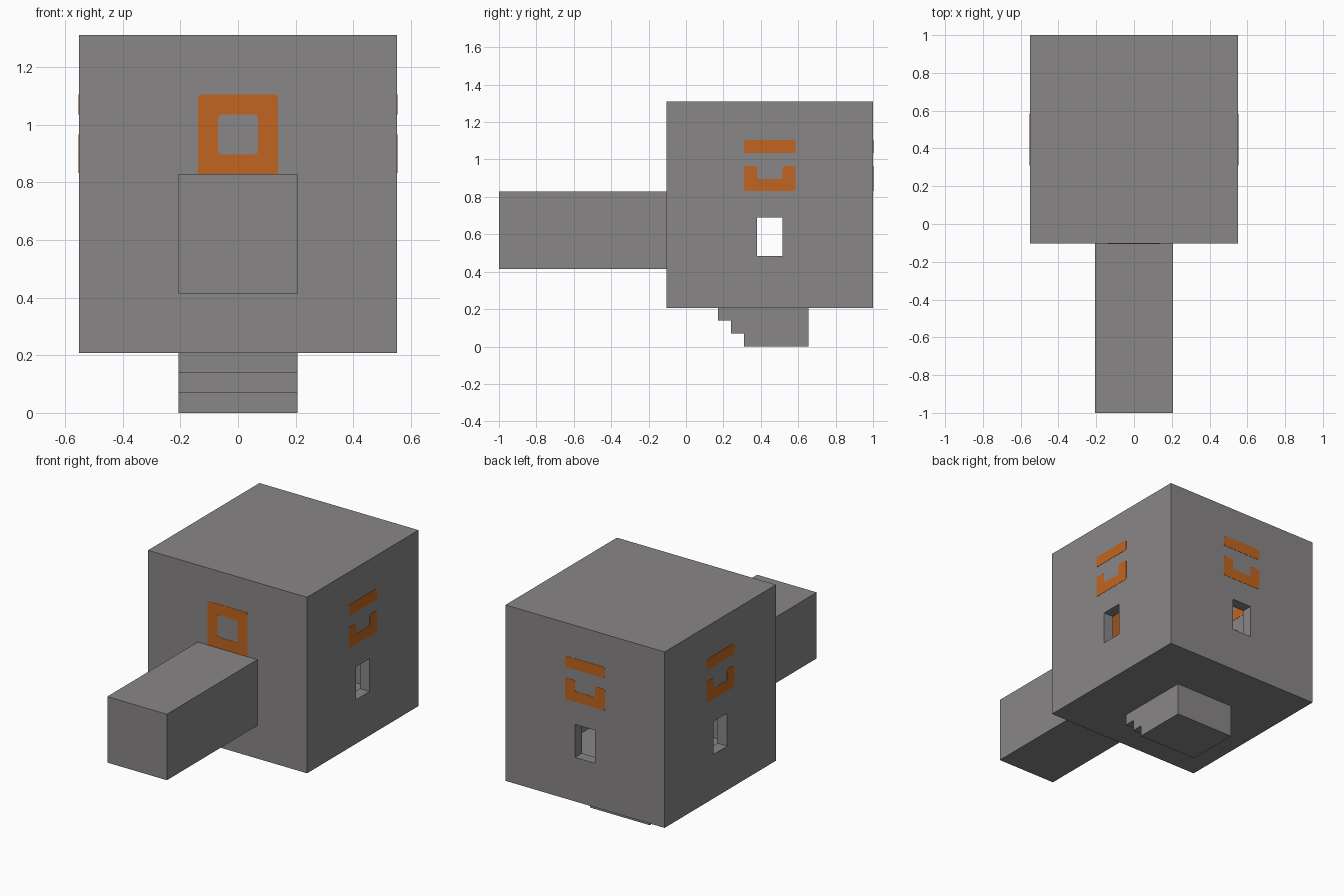
import bpy, bmesh, math
from mathutils import Matrix, Vector

if "Cube" in bpy.data.objects:
    bpy.data.objects.remove(bpy.data.objects["Cube"], do_unlink=True)

U = 2 / 29            # one building unit
CY = 1 - 8 * U        # y of the room centre


def material(name, rgb):
    m = bpy.data.materials.new(name)
    m.use_nodes = True
    m.diffuse_color = (*rgb, 1)
    m.node_tree.nodes["Principled BSDF"].inputs["Base Color"].default_value = (*rgb, 1)
    return m


STONE = material("stone grey", (0.25, 0.24, 0.24))
ORANGE = material("burnt orange", (0.53, 0.13, 0.014))


def prism(name, half_width, profile):
    """Extrude a (y, z) profile, in units around the room centre, along x."""
    bm = bmesh.new()
    verts = [bm.verts.new((-half_width * U, CY + y * U, z * U)) for y, z in profile]
    face = bm.faces.new(verts)
    ext = bmesh.ops.extrude_face_region(bm, geom=[face])["geom"]
    moved = [v for v in ext if isinstance(v, bmesh.types.BMVert)]
    bmesh.ops.translate(bm, verts=moved, vec=(2 * half_width * U, 0, 0))
    bmesh.ops.recalc_face_normals(bm, faces=bm.faces)
    mesh = bpy.data.meshes.new(name)
    bm.to_mesh(mesh)
    bm.free()
    mesh.materials.append(STONE)
    obj = bpy.data.objects.new(name, mesh)
    bpy.context.collection.objects.link(obj)
    return obj


def block(name, half_width, y0, y1, z0, z1):
    return prism(name, half_width, [(y0, z0), (y1, z0), (y1, z1), (y0, z1)])


def cut(target, *cutters):
    for c in cutters:
        mod = target.modifiers.new("cut", "BOOLEAN")
        mod.operation, mod.solver, mod.object = "DIFFERENCE", "EXACT", c
        bpy.context.view_layer.objects.active = target
        bpy.ops.object.modifier_apply(modifier=mod.name)


# Main solids
room = block("room", 8, -8, 8, 3, 19)
tunnel = block("tunnel", 3, -21, -8, 6, 12)
stairs = prism("stair_block", 3, [(-4, 3), (3, 3), (3, 0), (-2, 0),
                                  (-2, 1), (-3, 1), (-3, 2), (-4, 2)])

# Hollow interior, windows, passage and stairwell
cavity = block("room_cavity", 7, -7, 7, 4, 18)
side_windows = block("side_window_cutter", 10, -1, 1, 7, 10)
back_window = block("back_window_cutter", 1, 0, 10, 7, 10)
passage = block("passage_cutter", 2, -20, 0, 7, 11)
stairwell = prism("stairwell_cutter", 2, [(-3, 5), (2, 5), (2, 1), (-1, 1),
                                          (-1, 2), (-2, 2), (-2, 2.98), (-3, 2.98)])
cut(room, cavity, side_windows, back_window, passage, stairwell)
cut(tunnel, passage)
cut(stairs, stairwell)
for helper in (cavity, side_windows, back_window, passage, stairwell):
    bpy.data.objects.remove(helper, do_unlink=True)


def rounded(points, r=0.17, steps=3):
    """Round every corner of a polygon with a short quadratic arc."""
    out = []
    for i, p in enumerate(points):
        p = Vector(p)
        a = p + (Vector(points[i - 1]) - p).normalized() * r
        b = p + (Vector(points[(i + 1) % len(points)]) - p).normalized() * r
        for k in range(steps + 1):
            t = k / steps
            out.append(a * (1 - t) ** 2 + p * 2 * t * (1 - t) + b * t * t)
    return out


def rect(w, z0, z1):
    return [(-w, z0), (w, z0), (w, z1), (-w, z1)]


def inlay(name, loops, angle):
    """Flat outlines set through a wall, flush on both sides."""
    curve = bpy.data.curves.new(name, "CURVE")
    curve.dimensions, curve.fill_mode = "2D", "BOTH"
    curve.extrude = U / 2 + 0.0015
    for loop in loops:
        pts = rounded(loop)
        spline = curve.splines.new("POLY")
        spline.points.add(len(pts) - 1)
        for sp, p in zip(spline.points, pts):
            sp.co = (p.x * U, p.y * U, 0, 1)
        spline.use_cyclic_u = True
    curve.materials.append(ORANGE)
    obj = bpy.data.objects.new(name, curve)
    bpy.context.collection.objects.link(obj)
    obj.matrix_world = (Matrix.Translation((0, CY, 0)) @ Matrix.Rotation(angle, 4, "Z")
                        @ Matrix.Translation((0, -7.5 * U, 0))
                        @ Matrix.Rotation(math.pi / 2, 4, "X"))
    bpy.ops.object.select_all(action="DESELECT")
    obj.select_set(True)
    bpy.context.view_layer.objects.active = obj
    bpy.ops.object.convert(target="MESH")


# Square ring over the tunnel
inlay("front_ring", [rect(2, 11.6, 16), rect(1, 13, 15)], 0)

# Bar and open bracket on the other three walls
bar = rect(2, 15, 16)
bracket = [(-2, 12.05), (2, 12.05), (2, 14), (1, 14), (1, 13), (-1, 13), (-1, 14), (-2, 14)]
for side, angle in (("left", 90), ("back", 180), ("right", 270)):
    inlay(side + "_bar_and_bracket", [bar, bracket], math.radians(angle))
